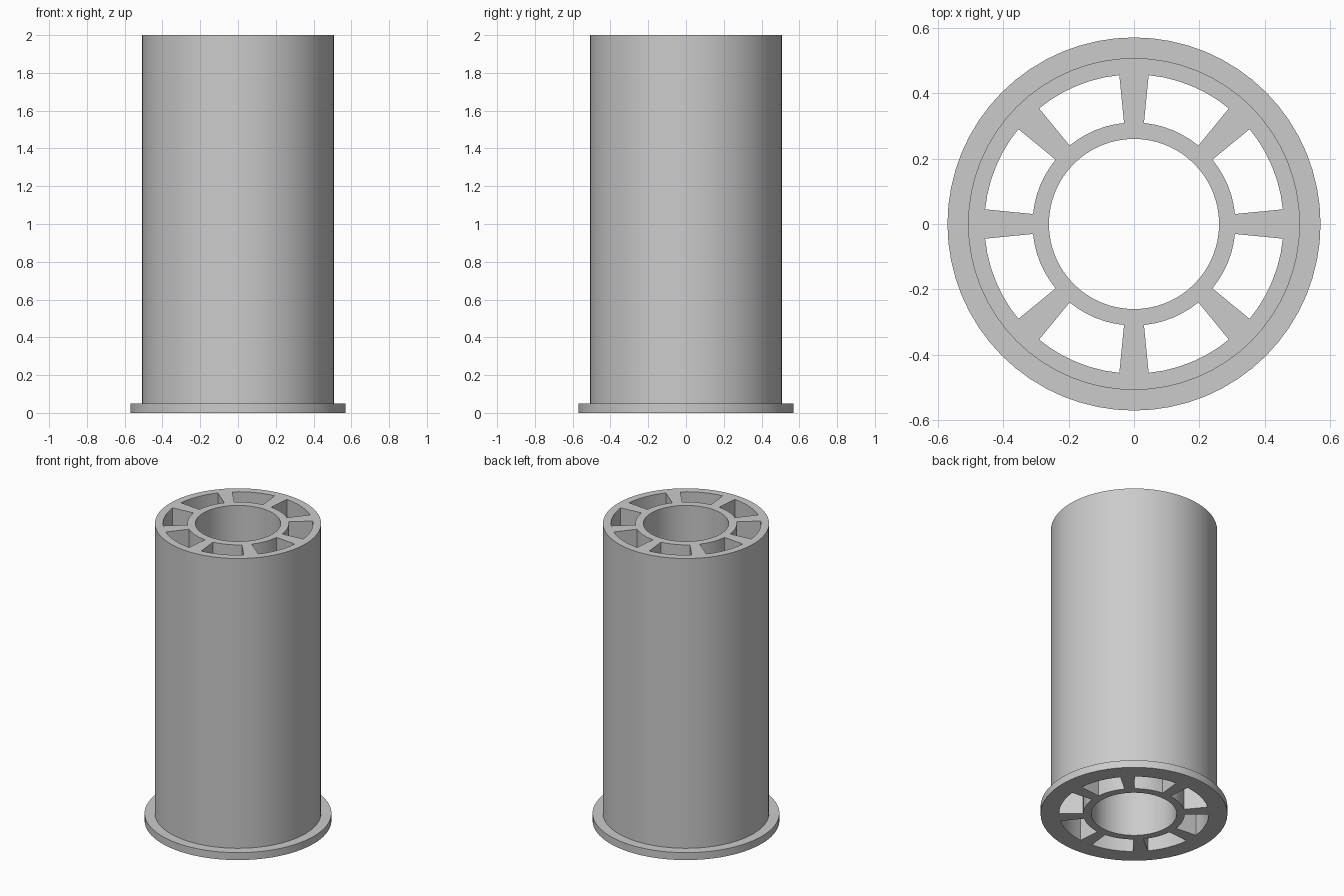
import bpy
import bmesh
from math import cos, sin, tau, radians
from mathutils import Vector

if "Cube" in bpy.data.objects:
    bpy.data.objects.remove(bpy.data.objects["Cube"])

SEGMENTS = 64
RADII = [0.26, 0.31, 0.457, 0.507, 0.57]  # bore, hub, slots, tube, flange
FLANGE_HEIGHT, HEIGHT = 0.05, 2.0

grey = bpy.data.materials.new("plain grey")
grey.use_nodes = True
colour = (0.6, 0.6, 0.6, 1)
grey.diffuse_color = colour
grey.node_tree.nodes["Principled BSDF"].inputs["Base Color"].default_value = colour

bm = bmesh.new()


def raise_faces(faces, height, keep):
    """Extrude faces upward and return the new top faces."""
    result = bmesh.ops.extrude_face_region(bm, geom=faces, use_keep_orig=keep)["geom"]
    verts = [g for g in result if isinstance(g, bmesh.types.BMVert)]
    bmesh.ops.translate(bm, verts=verts, vec=Vector((0, 0, height)))
    return [g for g in result if isinstance(g, bmesh.types.BMFace)]


# Flat cross-section: eight slots, each six segments wide, between two-segment spokes
rings = [[bm.verts.new((r * cos(tau * i / SEGMENTS), r * sin(tau * i / SEGMENTS), 0))
          for i in range(SEGMENTS)] for r in RADII]
section = []
for band in range(len(RADII) - 1):
    for i in range(SEGMENTS):
        if band == 1 and 1 <= i % 8 <= 6:
            continue
        j = (i + 1) % SEGMENTS
        a, b = rings[band], rings[band + 1]
        section.append(bm.faces.new((a[i], b[i], b[j], a[j])))

# Flange base, then the slotted tube above it
top = raise_faces(section, FLANGE_HEIGHT, True)
tube = [f for f in top if f.calc_center_median().to_2d().length < RADII[3]]
raise_faces(tube, HEIGHT - FLANGE_HEIGHT, False)
bmesh.ops.recalc_face_normals(bm, faces=bm.faces)

mesh = bpy.data.meshes.new("slotted_tube")
bm.to_mesh(mesh)
bm.free()
mesh.materials.append(grey)
spool = bpy.data.objects.new("slotted_tube", mesh)
bpy.context.collection.objects.link(spool)

bpy.context.view_layer.objects.active = spool
spool.select_set(True)
bpy.ops.object.shade_smooth_by_angle(angle=radians(30))
